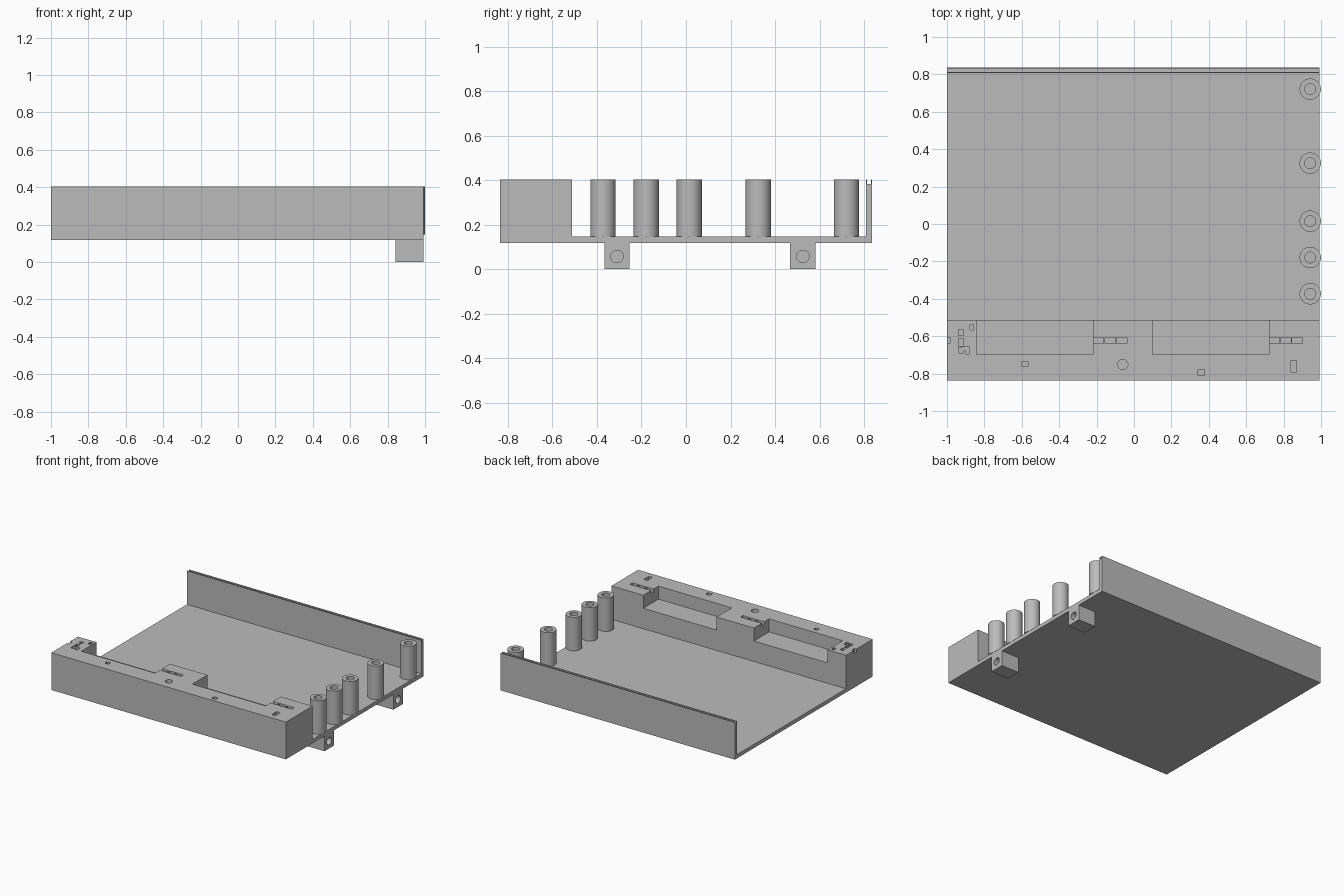
import bpy, bmesh, math
from mathutils import Matrix

if "Cube" in bpy.data.objects:
    bpy.data.objects.remove(bpy.data.objects["Cube"], do_unlink=True)

grey = bpy.data.materials.new("plain grey")
grey.use_nodes = True
grey.diffuse_color = (0.5, 0.5, 0.5, 1)
grey.node_tree.nodes["Principled BSDF"].inputs["Base Color"].default_value = (0.5, 0.5, 0.5, 1)

LEFT, RIGHT = -1.0, 0.992
BASE, FLOOR, TOP = 0.117, 0.146, 0.403
FRONT, BACK, BLOCK_BACK = -0.836, 0.836, -0.513


def finish(name, bm):
    bmesh.ops.recalc_face_normals(bm, faces=bm.faces)
    mesh = bpy.data.meshes.new(name)
    bm.to_mesh(mesh)
    bm.free()
    mesh.materials.append(grey)
    ob = bpy.data.objects.new(name, mesh)
    bpy.context.collection.objects.link(ob)
    return ob


def box(name, x0, x1, y0, y1, z0, z1):
    bm = bmesh.new()
    bmesh.ops.create_cube(bm, size=1)
    bmesh.ops.scale(bm, vec=(x1 - x0, y1 - y0, z1 - z0), verts=bm.verts)
    bmesh.ops.translate(bm, vec=((x0 + x1) / 2, (y0 + y1) / 2, (z0 + z1) / 2), verts=bm.verts)
    return finish(name, bm)


def cylinder(name, centre, radius, depth, along_x=False):
    bm = bmesh.new()
    turn = Matrix.Rotation(math.pi / 2, 4, "Y") if along_x else Matrix()
    bmesh.ops.create_cone(bm, cap_ends=True, segments=40, radius1=radius, radius2=radius,
                          depth=depth, matrix=Matrix.Translation(centre) @ turn)
    return finish(name, bm)


def cut(target, cutter):
    cutter.hide_render = True
    mod = target.modifiers.new("cut", "BOOLEAN")
    mod.operation = "DIFFERENCE"
    mod.solver = "EXACT"
    mod.object = cutter
    bpy.context.view_layer.objects.active = target
    bpy.ops.object.modifier_apply(modifier=mod.name)
    bpy.data.objects.remove(cutter, do_unlink=True)


def smooth(ob):
    bpy.ops.object.select_all(action="DESELECT")
    ob.select_set(True)
    bpy.context.view_layer.objects.active = ob
    bpy.ops.object.shade_smooth_by_angle(angle=math.radians(30))


# Tray: front block, floor and grooved back wall as one side profile
WALL, GROOVE = 0.808, TOP - 0.02
profile = [(FRONT, BASE), (BACK, BASE), (BACK, TOP), (0.831, TOP), (0.831, GROOVE),
           (0.814, GROOVE), (0.814, TOP), (WALL, TOP), (WALL, FLOOR),
           (BLOCK_BACK, FLOOR), (BLOCK_BACK, TOP), (FRONT, TOP)]
bm = bmesh.new()
face = bm.faces.new([bm.verts.new((LEFT, y, z)) for y, z in profile])
side = bmesh.ops.extrude_face_region(bm, geom=[face])["geom"]
bmesh.ops.translate(bm, vec=(RIGHT - LEFT, 0, 0),
                    verts=[v for v in side if isinstance(v, bmesh.types.BMVert)])
tray = finish("tray", bm)

# Open pockets at the back of the front block, each followed by three slots
for x0, x1 in ((-0.843, -0.218), (0.1, 0.722)):
    cut(tray, box("pocket", x0, x1, -0.697, BLOCK_BACK + 0.1, TOP - 0.1, TOP + 0.1))
    for i in range(3):
        start = x1 + i * 0.062
        cut(tray, box("slot", start - (0.01 if i == 0 else 0), start + 0.056,
                      -0.638, -0.608, TOP - 0.03, TOP + 0.1))

# Small recesses in the block top: centre x, centre y, width, length
recesses = [(-1.0, -0.623, 0.035, 0.03), (-0.868, -0.553, 0.02, 0.03),
            (-0.925, -0.58, 0.025, 0.03), (-0.925, -0.632, 0.025, 0.038),
            (-0.925, -0.675, 0.025, 0.03), (-0.9, -0.667, 0.04, 0.02),
            (-0.89, -0.675, 0.02, 0.04), (-0.583, -0.749, 0.032, 0.026),
            (0.36, -0.794, 0.036, 0.03), (0.855, -0.76, 0.03, 0.06)]
for x, y, w, l in recesses:
    cut(tray, box("recess", x - w / 2, x + w / 2, y - l / 2, y + l / 2, TOP - 0.03, TOP + 0.1))
cut(tray, cylinder("round_recess", (-0.06, -0.751, TOP), 0.027, 0.06))
smooth(tray)

# Hollow posts along the open side
for i, y in enumerate((-0.373, -0.179, 0.015, 0.325, 0.721)):
    post = cylinder(f"post_{i + 1}", (0.942, y, (FLOOR + TOP) / 2), 0.057, TOP - FLOOR)
    cut(post, cylinder("bore", (0.942, y, TOP), 0.029, 2 * (TOP - FLOOR) - 0.02))
    smooth(post)

# Mounting lugs below the floor, with a blind hole in the outer face
for name, y in (("front_lug", -0.31), ("back_lug", 0.525)):
    lug = box(name, 0.842, RIGHT, y - 0.057, y + 0.057, 0, BASE)
    cut(lug, cylinder("lug_hole", (RIGHT, y, 0.057), 0.028, 0.2, along_x=True))
    smooth(lug)
